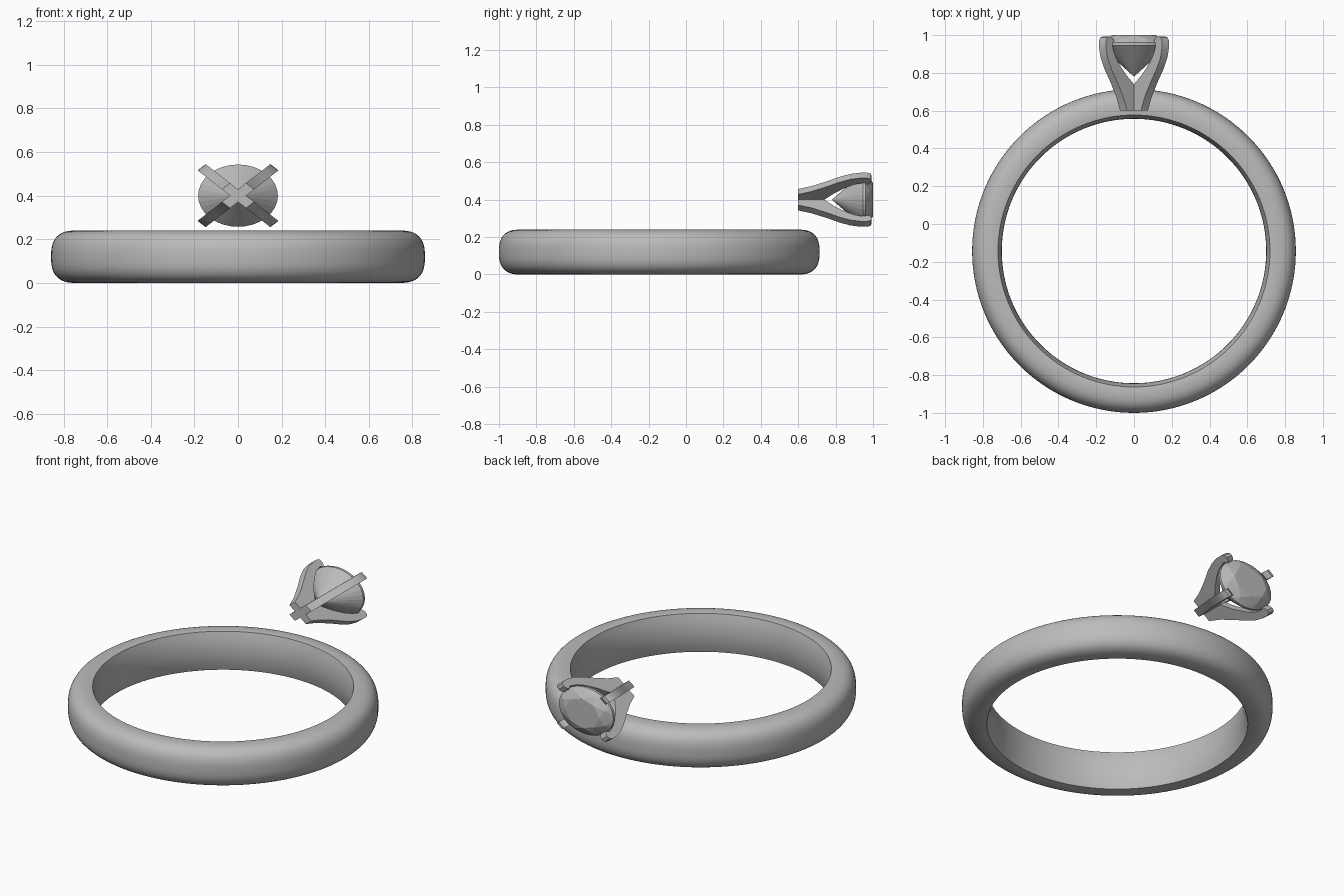
import bpy, bmesh, math
from mathutils import Vector, Matrix

cube = bpy.data.objects.get("Cube")
if cube:
    bpy.data.objects.remove(cube)

metal = bpy.data.materials.new("polished grey")
metal.use_nodes = True
GREY = (0.5, 0.5, 0.5, 1)
metal.diffuse_color = GREY
metal.node_tree.nodes["Principled BSDF"].inputs["Base Color"].default_value = GREY


def finish(bm, name, smooth_angle=None):
    bmesh.ops.recalc_face_normals(bm, faces=bm.faces)
    mesh = bpy.data.meshes.new(name)
    bm.to_mesh(mesh)
    bm.free()
    mesh.materials.append(metal)
    obj = bpy.data.objects.new(name, mesh)
    bpy.context.collection.objects.link(obj)
    if smooth_angle:
        bpy.ops.object.select_all(action='DESELECT')
        obj.select_set(True)
        bpy.context.view_layer.objects.active = obj
        bpy.ops.object.shade_smooth_by_angle(angle=math.radians(smooth_angle))
    return obj


# Band: rounded outside, gently convex inside, revolved about the vertical
HALF = 0.12
CENTRE_Y = -0.143
profile = []
for i in range(33):
    a = math.pi * (i / 32 - 0.5)
    c, s = max(math.cos(a), 0), math.sin(a)
    profile.append((0.74 + 0.117 * c ** 0.75,
                    HALF + HALF * math.copysign(abs(s) ** 0.75, s)))
for i in range(9):
    t = 1 - i / 4
    profile.append((0.70 + 0.02 * t * t, HALF + 0.117 * t))

bm = bmesh.new()
SEG = 128
rings = []
for k in range(SEG):
    a = math.tau * k / SEG
    rings.append([bm.verts.new((r * math.cos(a), CENTRE_Y + r * math.sin(a), z))
                  for r, z in profile])
n = len(profile)
for k in range(SEG):
    p, q = rings[k], rings[(k + 1) % SEG]
    for j in range(n):
        bm.faces.new((p[j], q[j], q[(j + 1) % n], p[(j + 1) % n]))
finish(bm, "band", 35)

# The setting points along +y and is squashed in height
HEAD_Z = 0.40
SQUASH = 0.78


def head_point(radius, angle, y, side=0):
    x = radius * math.cos(angle) - side * math.sin(angle)
    z = radius * math.sin(angle) + side * math.cos(angle)
    return Vector((x, y, HEAD_Z + SQUASH * z))


# Gem: faceted hull with table, star points, girdle and pointed base
bm = bmesh.new()
for radius, y, count, turn in ((0.115, 1.0, 8, 0), (0.152, 0.984, 8, 0.5),
                               (0.183, 0.96, 32, 0), (0.183, 0.945, 32, 0)):
    for i in range(count):
        bm.verts.new(head_point(radius, math.tau * (i + turn) / count, y))
bm.verts.new((0, 0.78, HEAD_Z))
bmesh.ops.convex_hull(bm, input=bm.verts)
bmesh.ops.dissolve_limit(bm, angle_limit=0.02, verts=bm.verts, edges=bm.edges)
finish(bm, "gem")

# Four claws: one curved outline given thickness and repeated on the diagonals
outline = [(0, 0.60), (0.078, 0.60), (0.105, 0.67), (0.15, 0.75), (0.195, 0.82),
           (0.224, 0.88), (0.235, 0.93), (0.236, 0.97), (0.226, 0.988),
           (0.205, 0.992), (0.184, 0.984), (0.174, 0.970), (0.186, 0.958),
           (0.186, 0.94), (0.172, 0.90), (0.14, 0.85), (0.085, 0.79),
           (0.026, 0.74), (0, 0.74)]
THICK = 0.026
names = ("upper_left", "upper_right", "lower_right", "lower_left")
for i, label in enumerate(names):
    angle = math.pi / 4 + i * math.pi / 2
    bm = bmesh.new()
    sides = [[bm.verts.new(head_point(r, angle, y, s * THICK)) for r, y in outline]
             for s in (-1, 1)]
    bm.faces.new(sides[0])
    bm.faces.new(reversed(sides[1]))
    m = len(outline)
    for j in range(m):
        k = (j + 1) % m
        bm.faces.new((sides[0][j], sides[1][j], sides[1][k], sides[0][k]))
    finish(bm, label + "_claw", 30)
